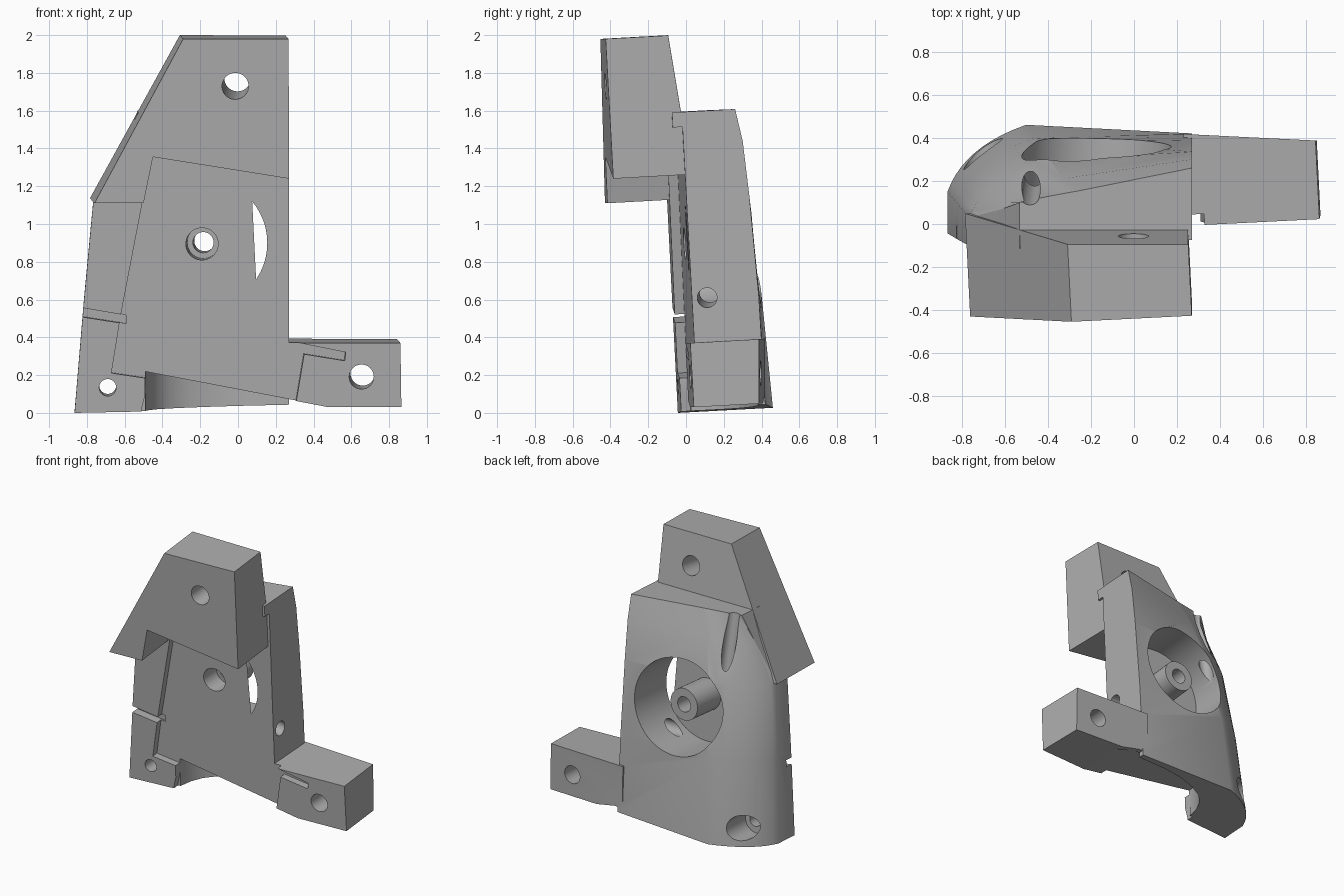
import bpy, bmesh, math
from mathutils import Vector

cube = bpy.data.objects.get("Cube")
if cube:
    bpy.data.objects.remove(cube, do_unlink=True)

TILT = 0.055   # lean of the whole casting
YAW = 0.05     # slight turn of the front plane

grey = bpy.data.materials.new("cast grey")
grey.use_nodes = True
grey.diffuse_color = (0.42, 0.42, 0.42, 1)
grey.node_tree.nodes["Principled BSDF"].inputs["Base Color"].default_value = (0.42, 0.42, 0.42, 1)


def front(x, z):
    return YAW * x - TILT * z


def loft(name, rings):
    """Skin a stack of equal-length closed rings and cap both ends."""
    bm = bmesh.new()
    rows = [[bm.verts.new(p) for p in ring] for ring in rings]
    n = len(rows[0])
    for a, b in zip(rows, rows[1:]):
        for i in range(n):
            j = (i + 1) % n
            bm.faces.new((a[i], a[j], b[j], b[i]))
    bm.faces.new(rows[0][::-1])
    bm.faces.new(rows[-1])
    bmesh.ops.recalc_face_normals(bm, faces=bm.faces)
    mesh = bpy.data.meshes.new(name)
    bm.to_mesh(mesh)
    bm.free()
    mesh.materials.append(grey)
    obj = bpy.data.objects.new(name, mesh)
    bpy.context.collection.objects.link(obj)
    return obj


def prism(name, profile, near, far):
    """Extrude a front profile between two depth rules."""
    a = [(x, near(x, z), z) for x, z in profile]
    b = [(x - YAW * (far(x, z) - near(x, z)), far(x, z),
          z + TILT * (far(x, z) - near(x, z))) for x, z in profile]
    return loft(name, [a, b])


def rod(name, start, end, radius, sides=48):
    a, b = Vector(start), Vector(end)
    turn = (b - a).to_track_quat('Z', 'Y')
    circle = [turn @ Vector((radius * math.cos(t), radius * math.sin(t), 0))
              for t in (math.tau * i / sides for i in range(sides))]
    return loft(name, [[a + c for c in circle], [b + c for c in circle]])


def combine(target, tool, operation='DIFFERENCE'):
    mod = target.modifiers.new(tool.name, 'BOOLEAN')
    mod.operation = operation
    mod.solver = 'EXACT'
    mod.object = tool
    bpy.context.view_layer.objects.active = target
    bpy.ops.object.modifier_apply(modifier=mod.name)
    bpy.data.objects.remove(tool, do_unlink=True)


# Main body: flat front, rounded back corner, tapering upward
levels = [  # height, left x, side depth, corner control, corner end, right depth
    (0.00, -0.865, 0.15, (-0.79, 0.36), (-0.50, 0.46), 0.42),
    (0.60, -0.815, 0.09, (-0.75, 0.30), (-0.46, 0.40), 0.385),
    (1.13, -0.765, 0.03, (-0.69, 0.22), (-0.40, 0.31), 0.335),
    (1.42, -0.61, 0.07, (-0.55, 0.15), (-0.33, 0.21), 0.30),
    (1.59, -0.53, 0.10, (-0.45, 0.12), (-0.25, 0.155), 0.26),
]
rings = []
for z, xl, ya, ctrl, end, yr in levels:
    a, c, e = Vector((xl, ya)), Vector(ctrl), Vector(end)
    pts = [(0.27, front(0.27, z)), (xl, front(xl, z))]
    for i in range(11):
        t = i / 10
        pts.append(tuple(a * (1 - t) ** 2 + c * 2 * t * (1 - t) + e * t * t))
    pts.append((0.27, yr))
    rise = 0.03 if z == 0 else 0
    rings.append([(x, y, z + TILT * (y - front(x, z)) + rise * max(0, x + 0.5)) for x, y in pts])
body = loft("bracket_body", rings)

# Side arm
arm = prism("side_arm", [(0.25, 0.37), (0.86, 0.37), (0.865, 0.03), (0.47, 0.03),
                         (0.32, 0.06), (0.25, 0.06)],
            front, lambda x, z: 0.43 - YAW * x)
combine(body, arm, 'UNION')

# Sunken front panel with its side slots
panel = prism("panel_recess",
              [(-0.42, 1.5), (0.3, 1.5), (0.3, 0.42), (0.31, 0.365), (0.37, 0.352), (0.58, 0.31),
               (0.575, 0.265), (0.36, 0.30), (0.32, 0.06), (0.3, -0.1), (-0.5, -0.1),
               (-0.5, 0.01), (-0.46, 0.17), (-0.66, 0.2), (-0.61, 0.51)],
              lambda x, z: front(x, z) - 0.2, lambda x, z: front(x, z) + 0.05)
combine(body, panel)
slit = prism("strip_slit", [(-0.9, 0.51), (-0.9, 0.56), (-0.58, 0.505), (-0.58, 0.46)],
             lambda x, z: front(x, z) - 0.2, lambda x, z: front(x, z) + 0.06)
combine(body, slit)

# Hollow under the panel: curved wall and sloping ceiling
wall = [(-0.5, -0.3), (-0.49, 0.03), (-0.47, 0.12), (-0.43, 0.2), (-0.36, 0.27), (-0.26, 0.32),
        (-0.13, 0.36), (0.02, 0.38), (0.3, 0.38), (0.47, 0.36), (0.47, -0.3)]
hollow = loft("under_hollow", [
    [(x, y, -0.2) for x, y in wall],
    [(x, y, 0.21 - 0.195 * (x + 0.45) + TILT * y) for x, y in wall]])
combine(body, hollow)

# Overhanging top block
block = prism("top_block",
              [(-0.76, 1.11), (-0.29, 1.98), (0.268, 1.98), (0.27, 1.24), (-0.45, 1.355),
               (-0.5, 1.11)],
              lambda x, z: front(x, z) - 0.33, lambda x, z: -0.025 + (1.56 - z) * 0.165)
combine(body, block, 'UNION')

# Round rear pocket, with the channel that feeds it
axis = Vector((0.05, 1, 0.06))
floor = Vector((-0.19, 0.02, 0.9))
combine(body, rod("rear_pocket", floor, floor + axis * 0.8, 0.345, 96))
combine(body, rod("feed_channel", (-0.485, 0.12, 1.68), (-0.465, 0.25, 0.95), 0.045))

# Hollow boss standing in the pocket
boss_base = Vector((-0.19, 0.005, 0.895))
combine(body, rod("boss", boss_base, boss_base + axis * 0.27, 0.115), 'UNION')
combine(body, rod("boss_hole", boss_base - axis * 0.2, boss_base + axis * 0.5, 0.055))
combine(body, rod("boss_counterbore", boss_base - axis * 0.2, boss_base + axis * 0.12, 0.085))

# Screw holes
holes = [
    ("top_hole", (-0.02, -0.6, 1.71), (0.0, 0.02, 1.78), 0.07),
    ("arm_hole", (0.65, -0.2, 0.18), (0.665, 0.7, 0.225), 0.065),
    ("foot_hole", (-0.69, -0.3, 0.12), (-0.69, 0.7, 0.175), 0.045),
    ("foot_counterbore", (-0.7, 0.17, 0.145), (-0.7, 0.8, 0.18), 0.09),
    ("side_hole", (0.5, 0.1, 0.59), (-0.08, 0.13, 0.64), 0.052),
]
for name, start, end, radius in holes:
    combine(body, rod(name, start, end, radius))

# Keep one material and smooth the rounded faces only
body.data.materials.clear()
body.data.materials.append(grey)
bpy.ops.object.select_all(action='DESELECT')
body.select_set(True)
bpy.context.view_layer.objects.active = body
bpy.ops.object.shade_smooth_by_angle(angle=math.radians(25))
